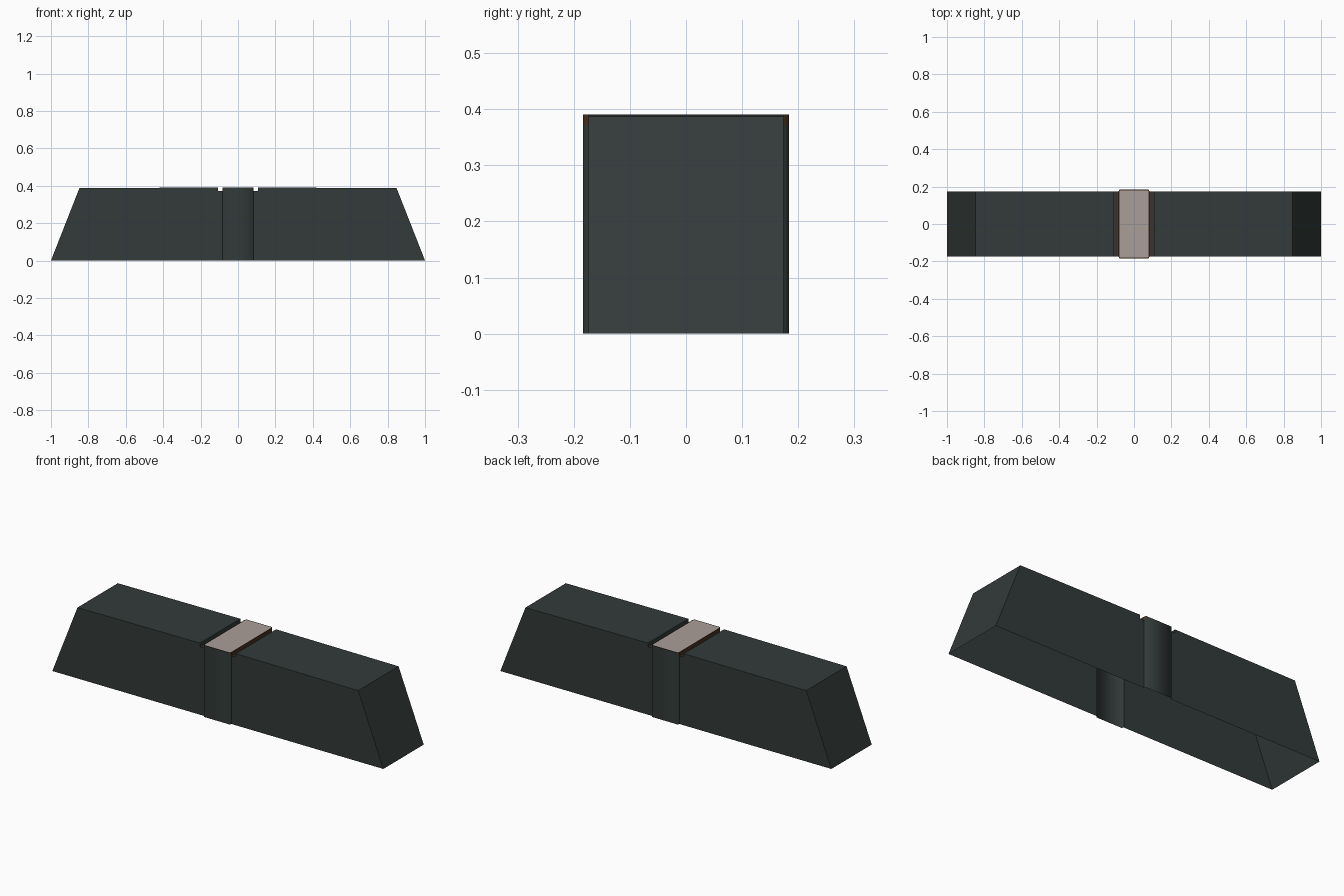
import bpy, bmesh

if "Cube" in bpy.data.objects:
    bpy.data.objects.remove(bpy.data.objects["Cube"])


def material(name, rgb):
    m = bpy.data.materials.new(name)
    m.diffuse_color = (*rgb, 1)
    m.use_nodes = True
    m.node_tree.nodes["Principled BSDF"].inputs["Base Color"].default_value = m.diffuse_color
    return m


DARK = material("dark slate", (0.032, 0.043, 0.041))
BROWN = material("dark brown", (0.062, 0.031, 0.016))
FLOOR = material("groove grey brown", (0.042, 0.034, 0.030))
PALE = material("pale stone", (0.40, 0.345, 0.315))

HALF_Y = 0.174      # half depth of the bar
BAND_X = 0.083      # half width of the centre band
GROOVE_X = 0.108    # outer edge of the groove
GROOVE_Z = 0.371    # groove floor
TOP_Z = 0.391


def finish(bm, name, mats):
    bmesh.ops.remove_doubles(bm, verts=bm.verts, dist=1e-5)
    bmesh.ops.recalc_face_normals(bm, faces=bm.faces)
    me = bpy.data.meshes.new(name)
    bm.to_mesh(me)
    bm.free()
    for m in mats:
        me.materials.append(m)
    ob = bpy.data.objects.new(name, me)
    bpy.context.collection.objects.link(ob)
    return ob


def bar_half(side, name):
    """Hollow half of the bar, open underneath."""
    bm = bmesh.new()
    profile = [(1, 0), (0.848, 0.387), (GROOVE_X, TOP_Z),
               (GROOVE_X, GROOVE_Z), (BAND_X, GROOVE_Z), (BAND_X, 0)]
    rows = [[bm.verts.new((side * x, y, z)) for x, z in profile]
            for y in (-HALF_Y, HALF_Y)]
    for row in rows:
        bm.faces.new(row)
    for i in range(4):
        f = bm.faces.new((rows[0][i], rows[0][i + 1], rows[1][i + 1], rows[1][i]))
        f.material_index = 1 if i == 3 else 0     # groove floor
    return finish(bm, name, [DARK, FLOOR])


bar_half(1, "right_bar")
bar_half(-1, "left_bar")

# Centre band: slightly proud, softly rounded front and back, open underneath
bm = bmesh.new()
half = [(-BAND_X, -HALF_Y), (-0.077, -0.184), (0.077, -0.184), (BAND_X, -HALF_Y)]
plan = half + [(-x, -y) for x, y in half]
levels = [[bm.verts.new((x, y, z)) for x, y in plan]
          for z in (0, GROOVE_Z, TOP_Z)]
for lev in (0, 1):
    for i in range(8):
        j = (i + 1) % 8
        inner = i % 4 == 3                        # walls facing the grooves
        if inner and lev == 0:
            continue
        f = bm.faces.new((levels[lev][i], levels[lev][j],
                          levels[lev + 1][j], levels[lev + 1][i]))
        f.smooth = not inner
        f.material_index = 1 if lev == 1 and i % 4 != 1 else 0
cap = bm.faces.new(levels[2])
bm.normal_update()
# pale top inside a thin brown rim
rim = bmesh.ops.inset_region(bm, faces=[cap], thickness=0.005)["faces"]
for f in rim:
    f.material_index = 1
cap.material_index = 2
for e in bm.edges:                                # keep top and groove edges crisp
    if any(not f.smooth for f in e.link_faces):
        e.smooth = False
finish(bm, "centre_band", [DARK, BROWN, PALE])
